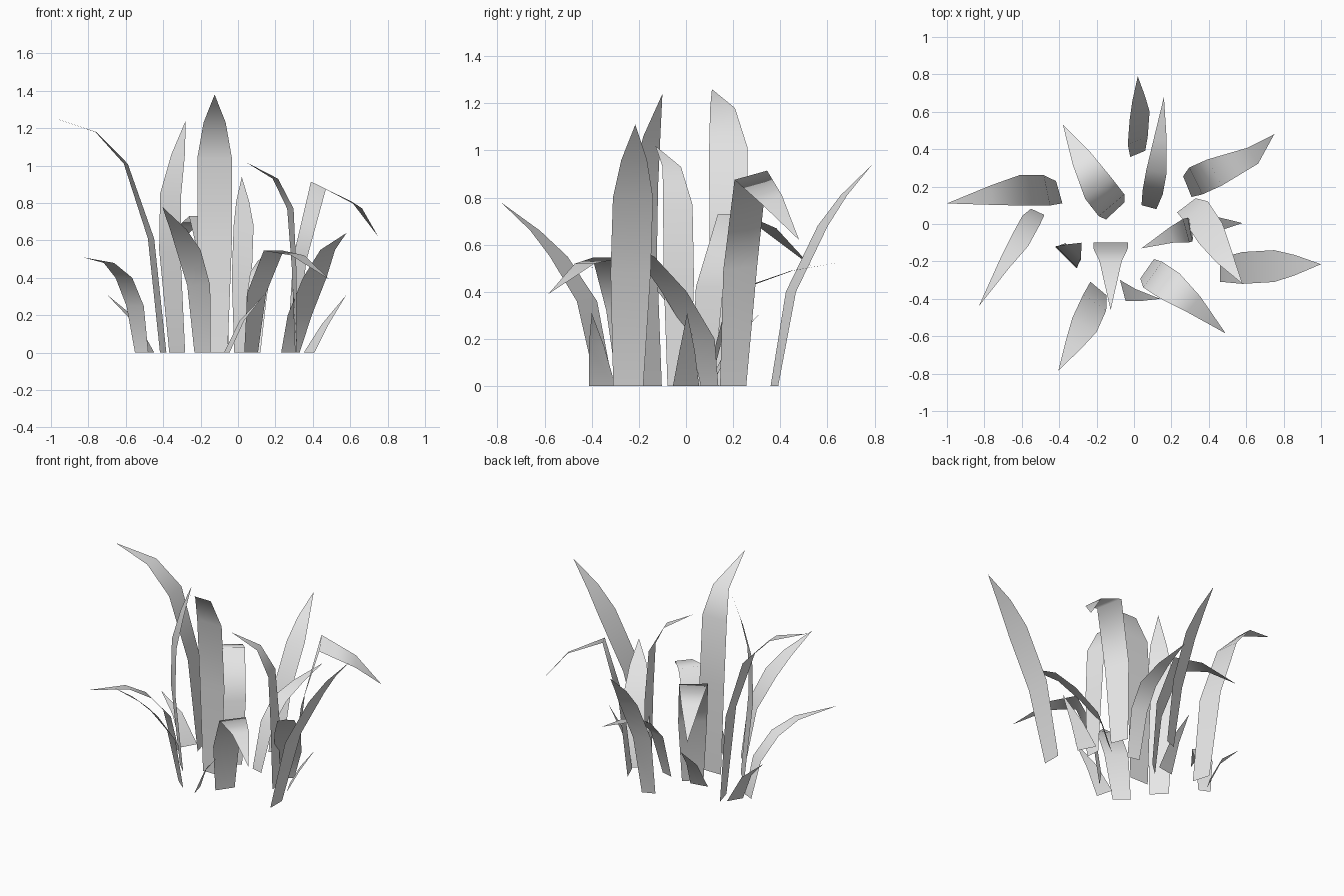
import bpy
from math import radians, sin, cos, tan
from mathutils import Vector

default_cube = bpy.data.objects.get("Cube")
if default_cube:
    bpy.data.objects.remove(default_cube, do_unlink=True)

# One plain grey for every blade
grey = bpy.data.materials.new("plain_grey")
grey.use_nodes = True
grey.diffuse_color = (.8, .8, .8, 1)
grey.node_tree.nodes["Principled BSDF"].inputs["Base Color"].default_value = grey.diffuse_color

# Share of the full width at each ring from the root up; the tip is a point
LONG = (.75, 1, 1, .64)
SHORT = (1, .6)


def blade(name, width, facing, end_facing, path, taper=LONG, roll=0):
    """Thin ribbon along path, its sides square to a slowly turning heading."""
    *spine, tip = [Vector(point) for point in path]
    verts = []
    for ring, (centre, share) in enumerate(zip(spine, taper)):
        turn = ring / (len(spine) - 1)
        heading = radians(facing + (end_facing - facing) * turn)
        side = Vector((-sin(heading), cos(heading), tan(radians(roll)) * turn))
        side *= width * share / 2
        verts += [centre + side, centre - side]
    last = len(verts)
    verts.append(tip)
    faces = [(i, i + 1, i + 3, i + 2) for i in range(0, last - 2, 2)]
    faces.append((last - 2, last - 1, last))

    mesh = bpy.data.meshes.new(name)
    mesh.from_pydata(verts, [], faces)
    mesh.materials.append(grey)
    obj = bpy.data.objects.new(name, mesh)
    bpy.context.collection.objects.link(obj)
    bpy.ops.object.select_all(action="DESELECT")
    obj.select_set(True)
    bpy.context.view_layer.objects.active = obj
    bpy.ops.object.shade_smooth_by_angle(angle=radians(100))


# Tall blades
blade("tall_centre_blade", width=.185, facing=270, end_facing=270, path=[
    (-.125, -.1, 0), (-.125, -.1, .6), (-.125, -.13, 1.04), (-.125, -.2, 1.23), (-.125, -.46, 1.38)])
blade("tall_right_blade", width=.165, facing=196, end_facing=183, path=[
    (-.4, .17, 0), (-.465, .18, .61), (-.6, .18, 1.01), (-.76, .155, 1.18), (-1, .11, 1.26)])
blade("tall_inward_blade", width=.16, facing=45, end_facing=45, path=[
    (-.325, -.145, 0), (-.365, -.18, .55), (-.36, -.175, .85), (-.32, -.145, 1.06), (-.28, -.1, 1.24)])
blade("tall_left_blade", width=.17, facing=0, end_facing=0, path=[
    (.46, -.245, 0), (.58, -.235, .48), (.75, -.225, .8), (.86, -.22, .96), (1, -.215, 1.11)])
blade("tall_inner_left_blade", width=.13, facing=186, end_facing=200, path=[
    (.31, -.03, 0), (.3, -.03, .45), (.28, -.035, .77), (.2, -.06, .93), (.04, -.13, 1.02)])
blade("tall_back_blade", width=.115, facing=112, end_facing=112, path=[
    (.02, .375, 0), (.02, .445, .4), (.03, .58, .68), (.025, .67, .81), (.02, .79, .94)])

# Medium blades, several of them drooping
blade("drooping_back_left_blade", width=.16, facing=22, end_facing=34, roll=20, path=[
    (.285, .2, 0), (.33, .23, .5), (.43, .275, .895), (.635, .365, .79), (.75, .48, .62)])
blade("drooping_back_right_blade", width=.18, facing=133, end_facing=125, path=[
    (-.1, .07, 0), (-.12, .1, .42), (-.19, .19, .73), (-.28, .35, .67), (-.38, .53, .51)])
blade("drooping_front_left_blade", width=.17, facing=-35, end_facing=-40, path=[
    (.07, -.24, 0), (.1, -.27, .32), (.19, -.33, .545), (.32, -.43, .52), (.49, -.585, .39)])
blade("front_right_blade", width=.15, facing=230, end_facing=245, path=[
    (-.19, -.345, 0), (-.21, -.42, .36), (-.265, -.54, .55), (-.32, -.64, .66), (-.405, -.785, .78)])
blade("front_left_blade", width=.165, facing=-53, end_facing=-48, path=[
    (.28, .1, 0), (.33, .07, .2), (.41, -.05, .4), (.48, -.17, .55), (.58, -.32, .64)])
blade("back_arching_blade", width=.11, facing=75, end_facing=85, path=[
    (.08, .09, 0), (.1, .17, .3), (.12, .28, .43), (.14, .45, .49), (.16, .68, .53)])
blade("right_arching_blade", width=.105, facing=245, end_facing=235, path=[
    (-.515, .065, 0), (-.55, .02, .25), (-.61, -.09, .4), (-.69, -.21, .48), (-.83, -.44, .51)])

# Short straight-sided blades near the ground
blade("short_left_blade", width=.125, facing=27, end_facing=30, taper=SHORT, path=[
    (.38, 0, 0), (.465, .005, .15), (.58, .005, .31)])
blade("short_front_blade", width=.115, facing=15, end_facing=20, taper=SHORT, path=[
    (-.06, -.355, 0), (.02, -.38, .17), (.14, -.4, .31)])
blade("short_right_blade", width=.11, facing=150, end_facing=150, taper=SHORT, path=[
    (-.475, .15, 0), (-.57, .16, .19), (-.7, .17, .31)])
blade("short_back_blade", width=.12, facing=100, end_facing=100, taper=SHORT, path=[
    (-.17, .1, 0), (-.175, .19, .18), (-.18, .315, .31)])
